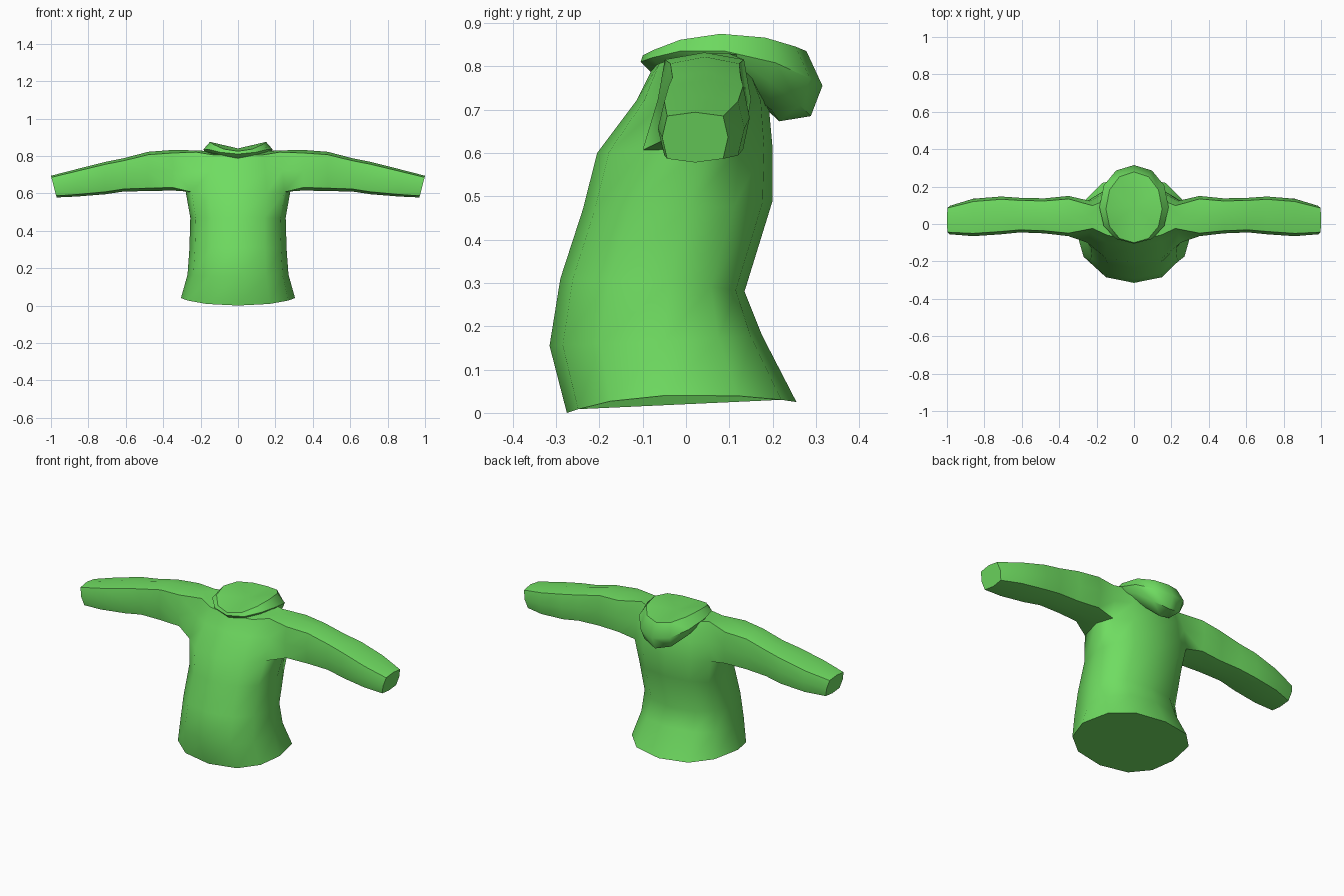
import bpy, bmesh
from math import sin, cos, pi, radians, copysign

cube = bpy.data.objects.get("Cube")
if cube:
    bpy.data.objects.remove(cube, do_unlink=True)

SIDES = 12
green = bpy.data.materials.new("grass_green")
green.use_nodes = True
COLOUR = (0.16, 0.72, 0.12, 1)
green.diffuse_color = COLOUR
green.node_tree.nodes["Principled BSDF"].inputs["Base Color"].default_value = COLOUR


def soft(v, power):
    return copysign(abs(v) ** power, v)


def ring(bm, spec, power):
    """Rounded ring starting at the front; its height varies front, side, back."""
    zf, zs, zb, yf, ym, yb, half = spec
    verts = []
    for i in range(SIDES):
        a = 2 * pi * i / SIDES
        c = cos(a)
        depth = ym - yf if c > 0 else yb - ym
        z = zs + (zf - zb) / 2 * c + ((zf + zb) / 2 - zs) * c * c
        verts.append(bm.verts.new((half * soft(sin(a), power),
                                   ym - depth * soft(c, power), z)))
    return verts


def bridge(bm, a, b, skip=()):
    n = len(a)
    for i in range(n):
        if i not in skip:
            j = (i + 1) % n
            bm.faces.new((a[i], a[j], b[j], b[i]))


def finish(bm, name, angle):
    bmesh.ops.recalc_face_normals(bm, faces=bm.faces)
    mesh = bpy.data.meshes.new(name)
    bm.to_mesh(mesh)
    bm.free()
    mesh.materials.append(green)
    obj = bpy.data.objects.new(name, mesh)
    bpy.context.collection.objects.link(obj)
    bpy.ops.object.select_all(action="DESELECT")
    obj.select_set(True)
    bpy.context.view_layer.objects.active = obj
    bpy.ops.object.shade_smooth_by_angle(angle=radians(angle))
    return obj


# Torso: height front, side, back; y front, middle, back; half width
torso = [
    (0.0, 0.04, 0.025, -0.275, -0.05, 0.255, 0.305),
    (0.155, 0.165, 0.18, -0.315, -0.05, 0.175, 0.27),
    (0.31, 0.30, 0.28, -0.29, -0.04, 0.135, 0.26),
    (0.47, 0.47, 0.49, -0.238, 0.0, 0.2, 0.255),
    (0.60, 0.61, 0.61, -0.205, 0.03, 0.2, 0.28),
    (0.72, 0.72, 0.72, -0.115, 0.04, 0.19, 0.265),
    (0.80, 0.83, 0.82, -0.075, 0.04, 0.145, 0.25),
]
# Sleeve sections: x, tilt, z low, z high, y front, y back
sleeve = [
    (0.35, 0, 0.615, 0.832, -0.065, 0.15),
    (0.48, 0, 0.612, 0.822, -0.05, 0.137),
    (0.61, 0, 0.61, 0.788, -0.045, 0.14),
    (0.71, 0, 0.595, 0.768, -0.055, 0.147),
    (0.86, 0, 0.583, 0.73, -0.065, 0.135),
    (0.985, 0.015, 0.578, 0.694, -0.055, 0.097),
]
K = 0.85
SECTION = [(-K, K), (0, 1), (K, K), (1, 0), (K, -K), (0, -1), (-K, -K), (-1, 0)]

bm = bmesh.new()
rings = [ring(bm, s, 0.85) for s in torso]
for r in range(len(rings) - 1):
    # Leave the armholes open in the top two bands
    bridge(bm, rings[r], rings[r + 1], (2, 3, 8, 9) if r >= 4 else ())
bm.faces.new(rings[0])
bm.faces.new(rings[-1])

# Sleeves grow out of the armholes
low, mid, top = rings[4:]
for side in (1, -1):
    f, m, b = [(side * k) % SIDES for k in (2, 3, 4)]
    last = [top[f], top[m], top[b], mid[b], low[b], low[m], low[f], mid[f]]
    for x, tilt, z0, z1, y0, y1 in sleeve:
        loop = [bm.verts.new((side * (x + tilt * v),
                              (y0 + y1) / 2 + u * (y1 - y0) / 2,
                              (z0 + z1) / 2 + v * (z1 - z0) / 2)) for u, v in SECTION]
        bridge(bm, last, loop)
        last = loop
    bm.faces.new(last)
# Drop the vertices left inside the armholes
bmesh.ops.delete(bm, geom=[v for v in bm.verts if not v.link_faces], context="VERTS")
finish(bm, "sweater_body", 55)

# Hood folded down behind the neck, from its rim to its base
hood = [
    (0.825, 0.875, 0.835, -0.1, 0.08, 0.278, 0.15),
    (0.81, 0.835, 0.755, -0.105, 0.09, 0.315, 0.185),
    (0.79, 0.81, 0.685, -0.085, 0.09, 0.288, 0.17),
    (0.77, 0.80, 0.673, -0.06, 0.08, 0.215, 0.14),
    (0.74, 0.76, 0.72, -0.05, 0.06, 0.17, 0.12),
]
bm = bmesh.new()
rings = [ring(bm, s, 0.95) for s in hood]
for a, b in zip(rings, rings[1:]):
    bridge(bm, a, b)
bm.faces.new(rings[-1])
# Closed opening, dipping in the middle
centre = bm.verts.new((0, 0.09, 0.84))
for i in range(SIDES):
    bm.faces.new((rings[0][i], rings[0][(i + 1) % SIDES], centre))
finish(bm, "hood", 48)
